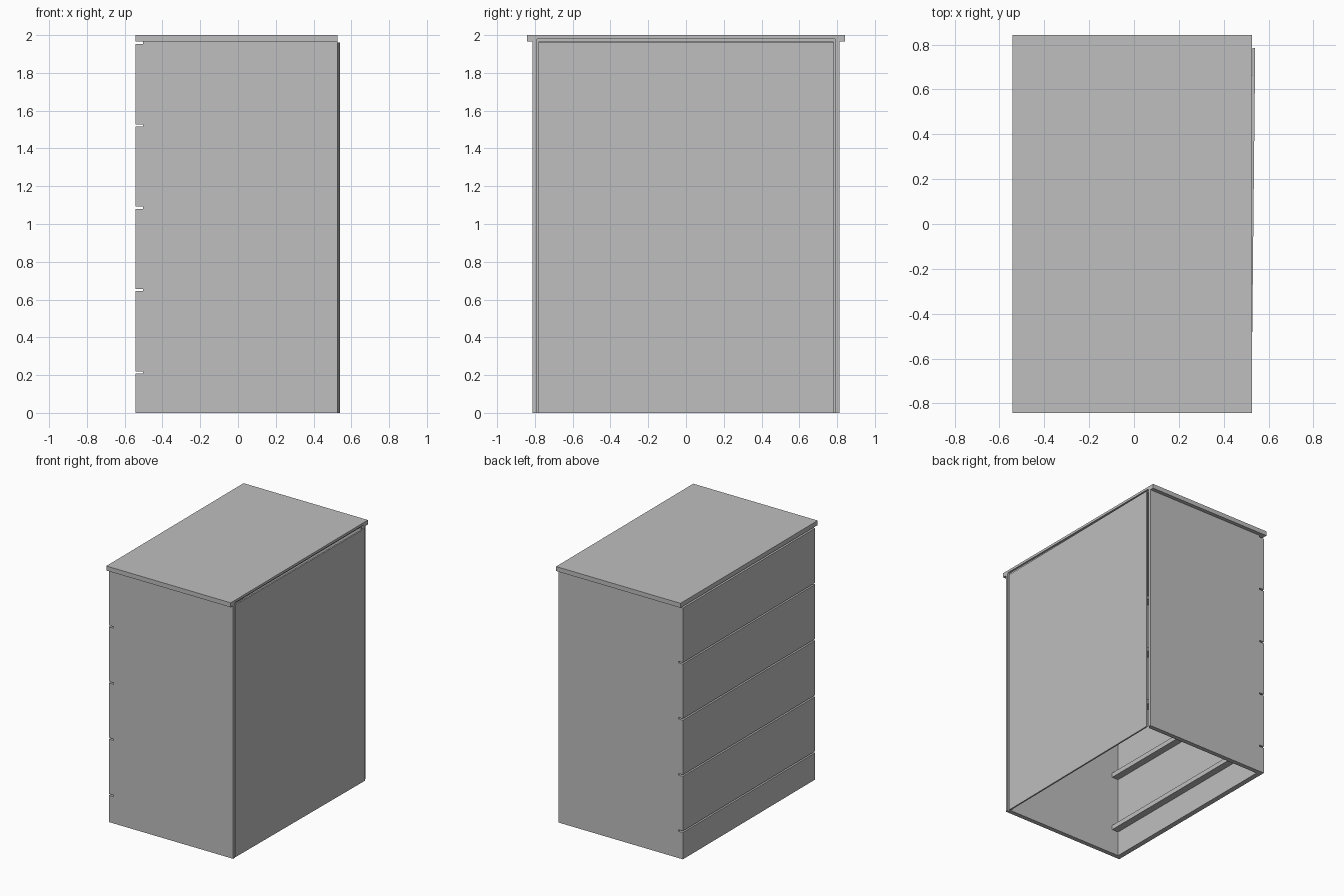
import bpy, bmesh, math
from mathutils import Vector

old = bpy.data.objects.get("Cube")
if old:
    bpy.data.objects.remove(old, do_unlink=True)

# Single flat colour
grey = bpy.data.materials.new("grey")
grey.use_nodes = True
grey.diffuse_color = (0.52, 0.52, 0.52, 1)
grey.node_tree.nodes["Principled BSDF"].inputs["Base Color"].default_value = (0.52, 0.52, 0.52, 1)


def box(name, x, y, z):
    """Axis-aligned box from (min, max) ranges, with its origin at its centre."""
    lo, hi = Vector((x[0], y[0], z[0])), Vector((x[1], y[1], z[1]))
    bm = bmesh.new()
    bmesh.ops.create_cube(bm, size=1)
    bmesh.ops.scale(bm, vec=hi - lo, verts=bm.verts)
    mesh = bpy.data.meshes.new(name)
    bm.to_mesh(mesh)
    bm.free()
    mesh.materials.append(grey)
    ob = bpy.data.objects.new(name, mesh)
    ob.location = (lo + hi) / 2
    bpy.context.collection.objects.link(ob)
    return ob


FRONT, BACK = -0.542, 0.527      # drawer faces look toward -x
INNER = FRONT + 0.04             # rear of the drawer fronts
HALF, THICK = 0.812, 0.035       # half width over the sides, board thickness
TOP_Z = 1.965                    # underside of the top board
GAP, PITCH, FIRST = 0.012, 0.436, 0.208

# Carcass: top board and two sides
top = box("top_board", (FRONT, BACK), (-0.842, 0.842), (TOP_Z, 2.0))
right_side = box("right_side", (INNER, BACK), (-HALF, -HALF + THICK), (0, TOP_Z))
left_side = box("left_side", (INNER, BACK), (HALF - THICK, HALF), (0, TOP_Z))

# Rebate for the back panel, with rounded upper corners
cutter = box("rebate_cutter", (0.512, 0.6), (-0.792, 0.792), (-0.1, 1.981))
bm = bmesh.new()
bm.from_mesh(cutter.data)
corners = [e for e in bm.edges
           if all(v.co.z > 0 for v in e.verts)
           and abs(e.verts[0].co.y - e.verts[1].co.y) < 1e-4]
bmesh.ops.bevel(bm, geom=corners, offset=0.012, segments=4, profile=0.5, affect='EDGES')
bm.to_mesh(cutter.data)
bm.free()
cutter.hide_render = True
cutter.hide_viewport = True
for ob in (top, right_side, left_side):
    mod = ob.modifiers.new("rebate", 'BOOLEAN')
    mod.operation = 'DIFFERENCE'
    mod.solver = 'EXACT'
    mod.object = cutter

# Back panel, sitting slightly skewed in its rebate
panel = box("back_panel", (0.5265, 0.5385), (-0.781, 0.784), (0, 1.96))
panel.location.x = 0.5265
panel.rotation_euler.z = -math.radians(0.6)

# Plinth and four drawer fronts, separated by narrow gaps
box("plinth_front", (FRONT, INNER), (-HALF, HALF), (0, FIRST))
for i in range(4):
    z = FIRST + GAP + i * PITCH
    box(f"drawer_front_{i + 1}", (FRONT, INNER), (-HALF, HALF), (z, z + PITCH - GAP))

# Cross rails behind every gap
for i in range(5):
    z = FIRST - 0.012 + i * PITCH
    box(f"cross_rail_{i + 1}", (INNER, INNER + 0.055),
        (-HALF + THICK, HALF - THICK), (z, min(z + 0.036, TOP_Z)))
